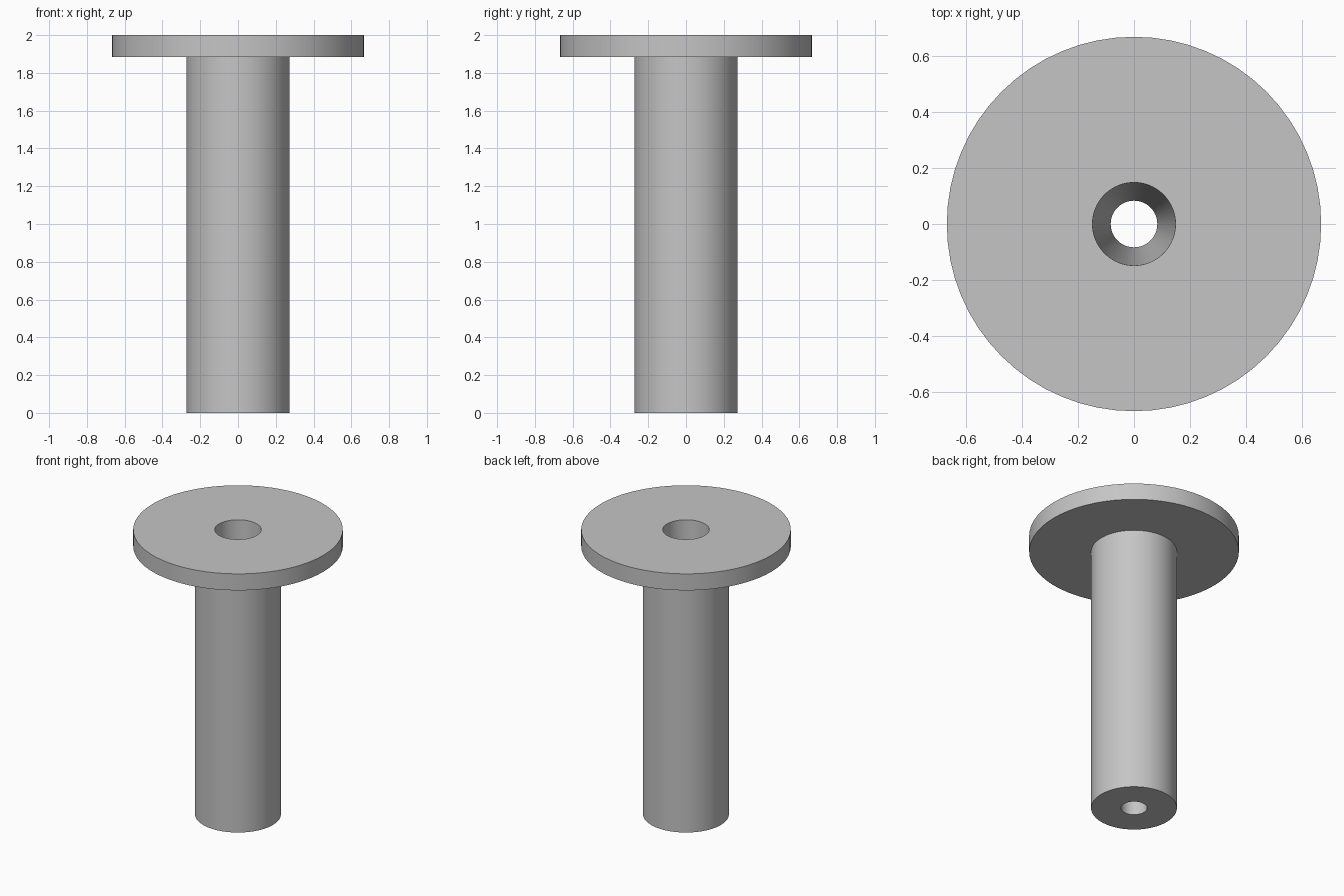
import bpy, bmesh, math

cube = bpy.data.objects.get("Cube")
if cube:
    bpy.data.objects.remove(cube, do_unlink=True)

SIDES = 64
HEIGHT = 2.0
FLANGE_BOTTOM = 1.884
FLANGE_R, SHAFT_R = 0.667, 0.273
BORE_TOP_R, BORE_BOTTOM_R = 0.148, 0.083

# Plain grey material
grey = bpy.data.materials.new("plain_grey")
colour = (0.56, 0.56, 0.56, 1.0)
grey.diffuse_color = colour
grey.use_nodes = True
for node in grey.node_tree.nodes:
    if node.type == 'BSDF_PRINCIPLED':
        node.inputs["Base Color"].default_value = colour


def lathe(name, profile):
    """Revolve a closed (radius, height) profile around the z axis."""
    bm = bmesh.new()
    rings = []
    for r, z in profile:
        angles = [2 * math.pi * i / SIDES for i in range(SIDES)]
        rings.append([bm.verts.new((r * math.cos(a), r * math.sin(a), z)) for a in angles])
    for k, low in enumerate(rings):
        high = rings[(k + 1) % len(rings)]
        for i in range(SIDES):
            j = (i + 1) % SIDES
            bm.faces.new((low[i], low[j], high[j], high[i]))
    bmesh.ops.recalc_face_normals(bm, faces=bm.faces)
    mesh = bpy.data.meshes.new(name)
    bm.to_mesh(mesh)
    bm.free()
    mesh.materials.append(grey)
    obj = bpy.data.objects.new(name, mesh)
    bpy.context.collection.objects.link(obj)
    return obj


# Flanged sleeve: shaft, wide flange and tapered through bore
sleeve = lathe("flanged_sleeve", [
    (BORE_BOTTOM_R, 0), (SHAFT_R, 0),
    (SHAFT_R, FLANGE_BOTTOM), (FLANGE_R, FLANGE_BOTTOM),
    (FLANGE_R, HEIGHT), (BORE_TOP_R, HEIGHT),
])

# Smooth round walls with sharp rims
bpy.ops.object.select_all(action='DESELECT')
sleeve.select_set(True)
bpy.context.view_layer.objects.active = sleeve
bpy.ops.object.shade_smooth_by_angle(angle=math.radians(30))
